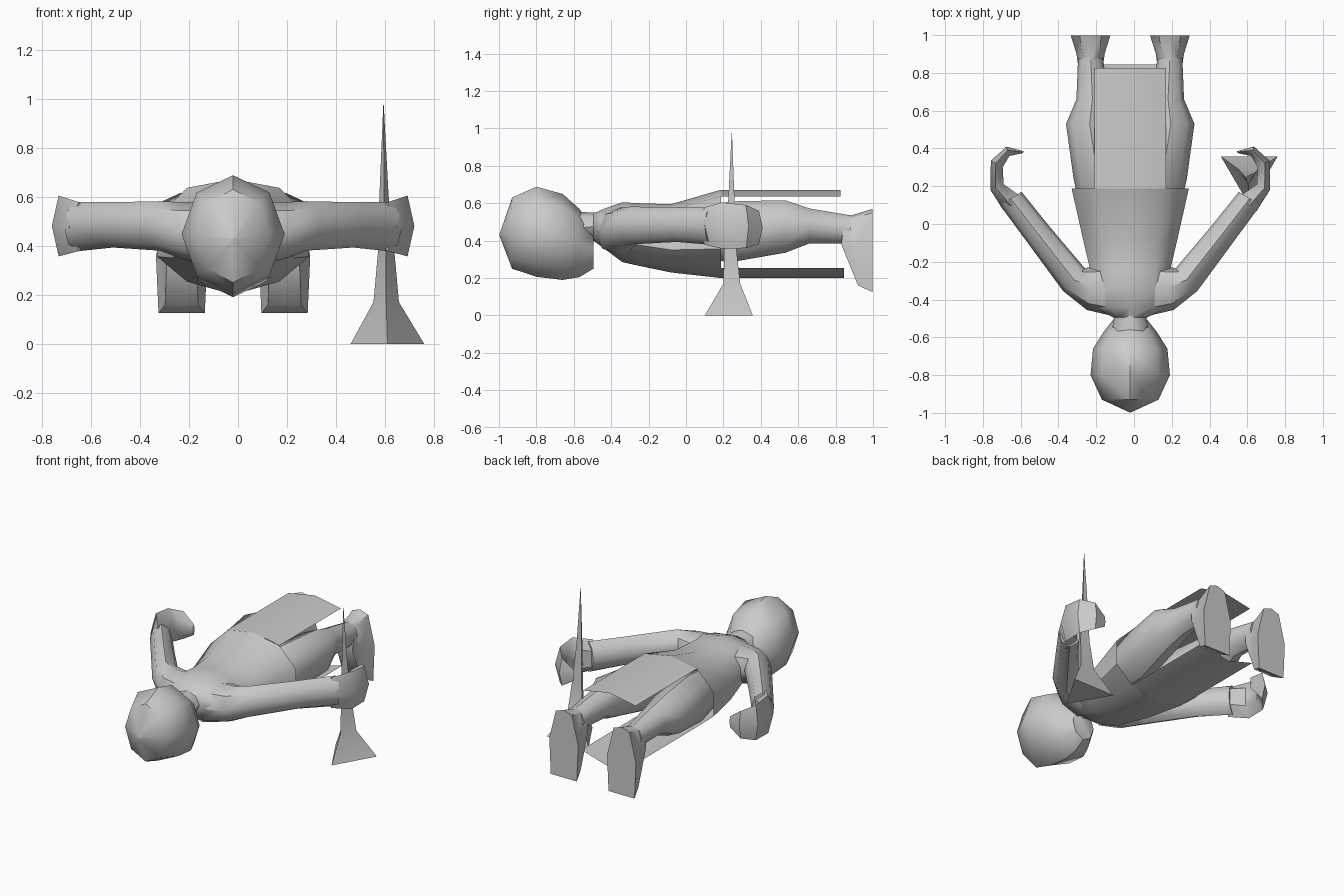
import bpy, bmesh, math
from mathutils import Vector as V

if "Cube" in bpy.data.objects:
    bpy.data.objects.remove(bpy.data.objects["Cube"])

CX = -0.02  # body centre line


def ring(c, u, v, n=8):
    return [V(c) + V(u) * math.cos(i * math.tau / n) + V(v) * math.sin(i * math.tau / n)
            for i in range(n)]


def yring(y, cx, hw, z0, z1, n=8):
    return ring((cx, y, (z0 + z1) / 2), (hw, 0, 0), (0, 0, (z1 - z0) / 2), n)


def loft(name, rings, cap0=True, cap1=True, closed=True, off=CX, side=1, angle=45):
    bm = bmesh.new()
    vs = [[bm.verts.new((p[0] * side + off, p[1], p[2])) for p in r] for r in rings]
    n = len(rings[0])
    for a, b in zip(vs, vs[1:]):
        for i in range(n if closed else n - 1):
            j = (i + 1) % n
            bm.faces.new((a[i], a[j], b[j], b[i]))
    if closed and cap0:
        bm.faces.new(vs[0][::-1])
    if closed and cap1:
        bm.faces.new(vs[-1])
    bmesh.ops.remove_doubles(bm, verts=bm.verts, dist=0.0005)
    bmesh.ops.recalc_face_normals(bm, faces=bm.faces)
    me = bpy.data.meshes.new(name)
    bm.to_mesh(me)
    bm.free()
    ob = bpy.data.objects.new(name, me)
    bpy.context.collection.objects.link(ob)
    bpy.ops.object.select_all(action='DESELECT')
    ob.select_set(True)
    bpy.context.view_layer.objects.active = ob
    bpy.ops.object.shade_smooth_by_angle(angle=math.radians(angle))
    return ob


# Head and neck, lofted along y
loft("head", [yring(y, 0, w, a, b) for y, w, a, b in (
    (-0.998, 0.002, 0.428, 0.432), (-0.93, 0.15, 0.25, 0.63), (-0.80, 0.21, 0.207, 0.688),
    (-0.66, 0.197, 0.19, 0.65), (-0.57, 0.14, 0.205, 0.57), (-0.495, 0.08, 0.25, 0.46))])
loft("neck", [yring(y, 0, w, a, b) for y, w, a, b in (
    (-0.58, 0.10, 0.38, 0.555), (-0.50, 0.085, 0.40, 0.55), (-0.43, 0.10, 0.37, 0.55))])


# Tunic with open hem
def tunic_ring(y, w, a, b):
    h, m = b - a, (a + b) / 2
    half = [(0, b), (0.61 * w, b - 0.075 * h), (w, m + 0.17 * h),
            (w, m - 0.17 * h), (0.61 * w, a + 0.115 * h), (0, a)]
    pts = half + [(-x, z) for x, z in half[-2:0:-1]]
    return [(x, y, z) for x, z in pts]


loft("tunic", [tunic_ring(*r) for r in (
    (-0.495, 0.09, 0.40, 0.545), (-0.44, 0.19, 0.36, 0.57), (-0.34, 0.215, 0.285, 0.605),
    (-0.25, 0.21, 0.265, 0.60), (-0.08, 0.25, 0.23, 0.595), (0.187, 0.31, 0.20, 0.672))], cap1=False)

# Hanging front and back flaps, slightly bent sheets
for name, zc, ze, y1 in (("back_flap", 0.672, 0.637, 0.825), ("front_flap", 0.20, 0.255, 0.845)):
    loft(name, [[(-0.19, y, ze), (0, y, zc), (0.19, y, ze)] for y in (0.187, y1)], closed=False)


# Arm sections: in-plane centre from outer and inner edge points, z range
def edge_ring(ox, oy, ix, iy, z0, z1):
    o, i = V((ox, oy, 0)), V((ix, iy, 0))
    c = (o + i) / 2
    c.z = (z0 + z1) / 2
    return ring(c, (o - i) / 2, (0, 0, (z1 - z0) / 2), 8)


def slab_ring(ox, oy, ix, iy, z0, z1):
    m, e = (z0 + z1) / 2, (z1 - z0) / 2
    mx, my = ox * 0.6 + ix * 0.4, oy * 0.6 + iy * 0.4
    return [(ox, oy, m), (mx, my, z1), (ix, iy, m + e * 0.5), (ix, iy, m - e * 0.5), (mx, my, z0)]


def foot_ring(ytop, ybot, hw, z0, z1, mid):
    ym = (ytop + ybot) / 2
    return [(0.21 + hw, ym, mid), (0.21 + hw * 0.55, ytop, z1 - 0.02), (0.21, ytop, z1),
            (0.21 - hw * 0.55, ytop, z1 - 0.02), (0.21 - hw, ym, mid),
            (0.21 - hw * 0.9, ybot, z0), (0.21, ybot, z0), (0.21 + hw * 0.9, ybot, z0)]


for s, side in ((1, "right"), (-1, "left")):
    loft(side + "_arm", [edge_ring(*r) for r in (
        (0.08, -0.49, 0.10, -0.20, 0.32, 0.58), (0.23, -0.455, 0.185, -0.22, 0.345, 0.578),
        (0.355, -0.355, 0.24, -0.235, 0.38, 0.582), (0.55, -0.09, 0.43, -0.01, 0.393, 0.578),
        (0.69, 0.10, 0.575, 0.17, 0.378, 0.578))], side=s)
    # Cupped hand
    loft(side + "_hand", [slab_ring(*r) for r in (
        (0.67, 0.07, 0.57, 0.14, 0.378, 0.578), (0.74, 0.18, 0.67, 0.21, 0.357, 0.605),
        (0.738, 0.335, 0.675, 0.30, 0.36, 0.59), (0.655, 0.41, 0.64, 0.36, 0.38, 0.56),
        (0.565, 0.385, 0.57, 0.375, 0.43, 0.50))], side=s)
    # Leg
    loft(side + "_leg", [yring(y, c, w, a, b) for y, c, w, a, b in (
        (0.02, 0.14, 0.11, 0.31, 0.57), (0.24, 0.17, 0.13, 0.285, 0.61),
        (0.53, 0.215, 0.125, 0.335, 0.616), (0.66, 0.20, 0.085, 0.385, 0.572),
        (0.88, 0.21, 0.066, 0.385, 0.535))], side=s)
    # Foot with flat sole facing +y
    loft(side + "_foot", [foot_ring(*r) for r in (
        (0.85, 0.83, 0.066, 0.38, 0.54, 0.46), (0.885, 0.92, 0.075, 0.16, 0.535, 0.37),
        (0.998, 0.998, 0.105, 0.125, 0.57, 0.36))], side=s)


# Dagger: triangular tapering spike standing on its wide end
def tri(z, w, y0, y1, x=0.605):
    return [(x - w, y1, z), (x + w, y1, z), (x, y0, z)]


loft("dagger", [tri(0, 0.15, 0.10, 0.357, 0.61), tri(0.17, 0.052, 0.20, 0.29),
                tri(0.37, 0.034, 0.205, 0.268), tri(0.60, 0.019, 0.225, 0.26, 0.596),
                tri(0.975, 0.001, 0.244, 0.246, 0.594)], off=0, angle=20)
